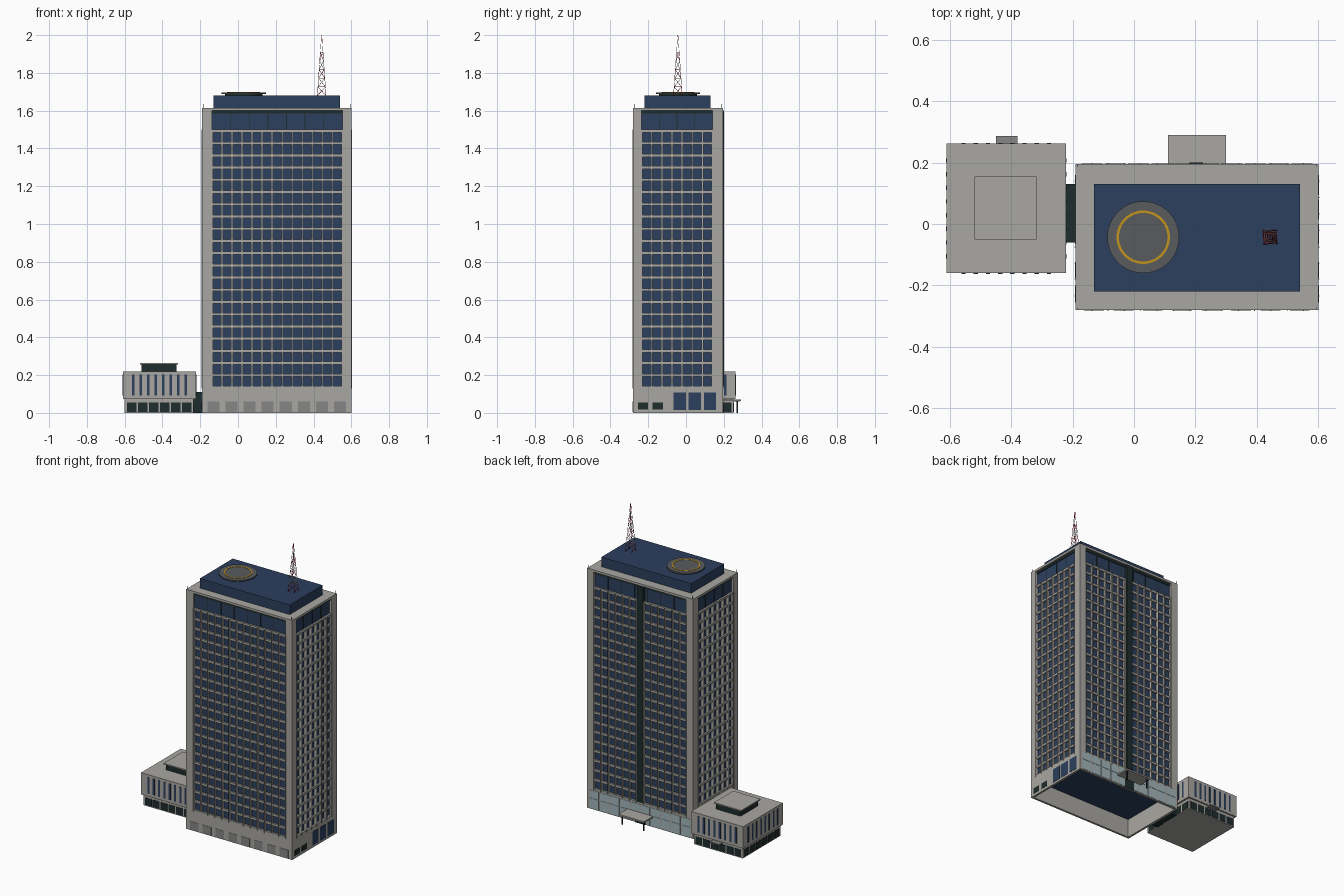
import bpy, bmesh, math
from mathutils import Vector

cube = bpy.data.objects.get("Cube")
if cube:
    bpy.data.objects.remove(cube, do_unlink=True)


def material(name, *rgb):
    m = bpy.data.materials.new(name)
    m.use_nodes = True
    m.diffuse_color = (*rgb, 1)
    m.node_tree.nodes["Principled BSDF"].inputs["Base Color"].default_value = (*rgb, 1)
    return m


CONCRETE = material("concrete", .40, .39, .36)
NAVY = material("navy glass", .025, .05, .11)
DARK = material("dark glass", .013, .025, .025)
GLASS = material("pale glass", .36, .47, .50)
GREY = material("grey panel", .24, .24, .24)
PAD = material("pad asphalt", .10, .105, .11)
YELLOW = material("yellow paint", .55, .30, .01)
RED = material("red paint", .45, .01, .03)
WHITE = material("white paint", .75, .75, .75)


def finish(bm, name, mat):
    me = bpy.data.meshes.new(name)
    bm.to_mesh(me)
    bm.free()
    me.materials.append(mat)
    ob = bpy.data.objects.new(name, me)
    bpy.context.collection.objects.link(ob)
    return ob


def boxes(name, mat, items):
    """One object made of boxes given as (x0, x1, y0, y1, z0, z1)."""
    bm = bmesh.new()
    for x0, x1, y0, y1, z0, z1 in items:
        size = Vector((x1 - x0, y1 - y0, z1 - z0))
        mid = Vector((x0 + x1, y0 + y1, z0 + z1)) / 2
        for v in bmesh.ops.create_cube(bm, size=1)["verts"]:
            v.co = v.co * size + mid
    return finish(bm, name, mat)


def rods(name, mat, segments, r):
    """Thin square bars between pairs of points."""
    bm = bmesh.new()
    for a, b in segments:
        a, b = Vector(a), Vector(b)
        d = b - a
        ends = bmesh.ops.create_cone(bm, segments=4, radius1=r, radius2=r,
                                     depth=d.length, cap_ends=True)["verts"]
        q = d.to_track_quat('Z', 'Y')
        for v in ends:
            v.co = q @ v.co + (a + b) / 2
    return finish(bm, name, mat)


def on_side(rect, side, u0, u1, d0, d1, z0, z1):
    """Box on a wall: u runs along the wall, d is the distance outwards."""
    x0, x1, y0, y1 = rect
    return {"front": (u0, u1, y0 - d1, y0 - d0, z0, z1),
            "back": (u0, u1, y1 + d0, y1 + d1, z0, z1),
            "left": (x1 + d0, x1 + d1, u0, u1, z0, z1),
            "right": (x0 - d1, x0 - d0, u0, u1, z0, z1)}[side]


def spread(a, b, n):
    return [a + (b - a) * i / n for i in range(n + 1)]


# Tower shell
T = (-.19, .60, -.28, .195)
SIDES = {"front": (-.137, .552, 13), "back": (-.137, .552, 13),
         "left": (-.235, .14, 7), "right": (-.235, .14, 7)}
BASE, TOP, BAND = .142, 1.50, 1.60
x0, x1, y0, y1 = T
boxes("tower_core", NAVY, [(x0 + .014, x1 - .014, y0 + .014, y1 - .014, .125, BAND)])
boxes("corner_piers", CONCRETE, [
    (xa, xb, ya, yb, .13, BAND)
    for xa, xb in ((x0, -.137), (.552, x1)) for ya, yb in ((y0, -.235), (.14, y1))])
boxes("roof_slab", CONCRETE, [(x0, x1, y0, y1, BAND, 1.615)])
boxes("base_walls", CONCRETE, [
    on_side(T, s, a, b, -.014, 0, 0, BASE)
    for s, a, b in (("front", x0, x1), ("back", x0, x1), ("left", y0, y1), ("right", y0, y1))])

# Window grid: floor bands, mullions and thin projecting fins
bands, mullions, fins, panes, strip = [], [], [], [], []
pitch = (TOP - BASE) / 21
for s, (a, b, n) in SIDES.items():
    for i in range(1, 22):
        z = BASE + i * pitch
        bands.append(on_side(T, s, a, b, -.014, -.003, z - .015, z))
    for i, u in enumerate(spread(a, b, n)):
        mullions.append(on_side(T, s, u - .005, u + .005, -.014, -.001, BASE, TOP))
        fins.append(on_side(T, s, u - .0015, u + .0015, -.002, .004, .13, TOP))
    for u in spread(a, b, n // 2 + 1)[1:-1]:
        panes.append(on_side(T, s, u - .002, u + .002, -.014, -.011, TOP, 1.585))
    strip.append(on_side(T, s, a, b, -.014, -.010, 1.585, BAND))
boxes("floor_bands", CONCRETE, bands)
boxes("window_mullions", CONCRETE, mullions)
boxes("window_fins", CONCRETE, fins)
boxes("crown_mullions", DARK, panes)
boxes("crown_shadow_strip", DARK, strip)
boxes("back_dark_strip", DARK, [on_side(T, "back", .18, .225, -.014, .005, BASE, BAND)])

# Ground floor details
boxes("front_base_panels", GREY, [
    on_side(T, "front", u - .032, u + .032, 0, .002, .004, .06) for u in spread(-.13, .54, 7)])
for s in ("left", "right"):
    boxes(s + "_base_small_windows", DARK, [
        on_side(T, s, u, u + .055, 0, .002, .018, .055) for u in (-.255, -.178)])
    boxes(s + "_base_tall_windows", NAVY, [
        on_side(T, s, u, u + .066, 0, .002, .015, .107) for u in (-.066, .014, .094)])
lobby = spread(-.175, .585, 10)
boxes("lobby_glass", GLASS, [on_side(T, "back", a + .004, b - .004, 0, .002, z, z + h)
                             for a, b in zip(lobby, lobby[1:])
                             for z, h in ((.006, .066), (.077, .05))])
boxes("lobby_doors", DARK, [on_side(T, "back", .165, .24, .001, .004, 0, .06)])

# Entrance porch
boxes("porch_roof", CONCRETE, [(.11, .30, y1, .29, .062, .072)])
boxes("porch_posts", DARK, [(x - .004, x + .004, .268, .276, 0, .064) for x in (.125, .285)])

# Roof block and landing pad
boxes("roof_block", NAVY, [(-.13, .54, -.22, .13, 1.615, 1.68)])


def disc(name, mat, r, z, h, hole=0):
    bm = bmesh.new()
    n = 48
    loops = []
    for rad, zz in ((r, z), (r, z + h), (hole, z + h), (hole, z)):
        loops.append([bm.verts.new((.03 + rad * math.cos(t * math.tau / n),
                                    -.043 + rad * math.sin(t * math.tau / n), zz))
                      for t in range(n)])
    for k in range(4):
        p, q = loops[k], loops[(k + 1) % 4]
        for i in range(n):
            j = (i + 1) % n
            bm.faces.new((p[i], p[j], q[j], q[i]))
    bmesh.ops.remove_doubles(bm, verts=bm.verts, dist=1e-5)
    return finish(bm, name, mat)


disc("pad_support", DARK, .10, 1.68, .008)
disc("landing_pad", PAD, .117, 1.687, .009)
disc("landing_ring", YELLOW, .087, 1.696, .002, .079)

# Lattice mast in red and white sections
cx, cy, zs = .443, -.043, spread(1.68, 2.0, 7)
parts = {0: [], 1: []}


def leg(sx, sy, z):
    w = .022 * (2.0 - z) / .32 + .0008
    return (cx + sx * w, cy + sy * w, z)


corners = [(-1, -1), (1, -1), (1, 1), (-1, 1)]
for k in range(7):
    for c, d in zip(corners, corners[1:] + corners[:1]):
        parts[k % 2] += [(leg(*c, zs[k]), leg(*c, zs[k + 1]))]
        if k < 5:
            parts[k % 2] += [(leg(*c, zs[k]), leg(*d, zs[k + 1])),
                             (leg(*c, zs[k + 1]), leg(*d, zs[k + 1]))]
rods("mast_red_sections", RED, parts[0], .0012)
rods("mast_white_sections", WHITE, parts[1], .0012)
rods("corner_rods", DARK, [((x, y, 1.615), (x, y, 1.635))
                           for x in (x0 + .006, x1 - .006) for y in (y0 + .006, y1 - .006)], .002)

# Side annex with overhanging upper floor
A, L = (-.61, -.222, -.16, .262), (-.60, -.235, -.15, .252)
boxes("annex_upper", CONCRETE, [(*A, .073, .22)])
boxes("annex_lower", CONCRETE, [(*L, 0, .073)])
slots, shop = [], []
for s, a, b, c, d in (("front", *A[:2], *L[:2]), ("back", *A[:2], *L[:2]),
                      ("left", *A[2:], *L[2:]), ("right", *A[2:], *L[2:])):
    slots += [on_side(A, s, u - .007, u + .007, 0, .002, .093, .203)
              for u in spread(a + .055, b - .055, 7)]
    edges = spread(c + .008, d - .008, 6)
    shop += [on_side(L, s, p + .004, q - .004, 0, .002, .006, .055)
             for p, q in zip(edges, edges[1:])]
boxes("annex_slot_windows", NAVY, slots)
boxes("annex_ground_windows", DARK, shop)
boxes("annex_skylight", DARK, [(-.51, -.325, -.04, .147, .22, .257)])
boxes("annex_skylight_cap", CONCRETE, [(-.52, -.317, -.05, .155, .257, .265)])
boxes("annex_door_canopy", GREY, [(-.45, -.38, .25, .287, .06, .068)])
boxes("link_corridor", DARK, [(-.24, x0, -.06, .13, 0, .11)])
